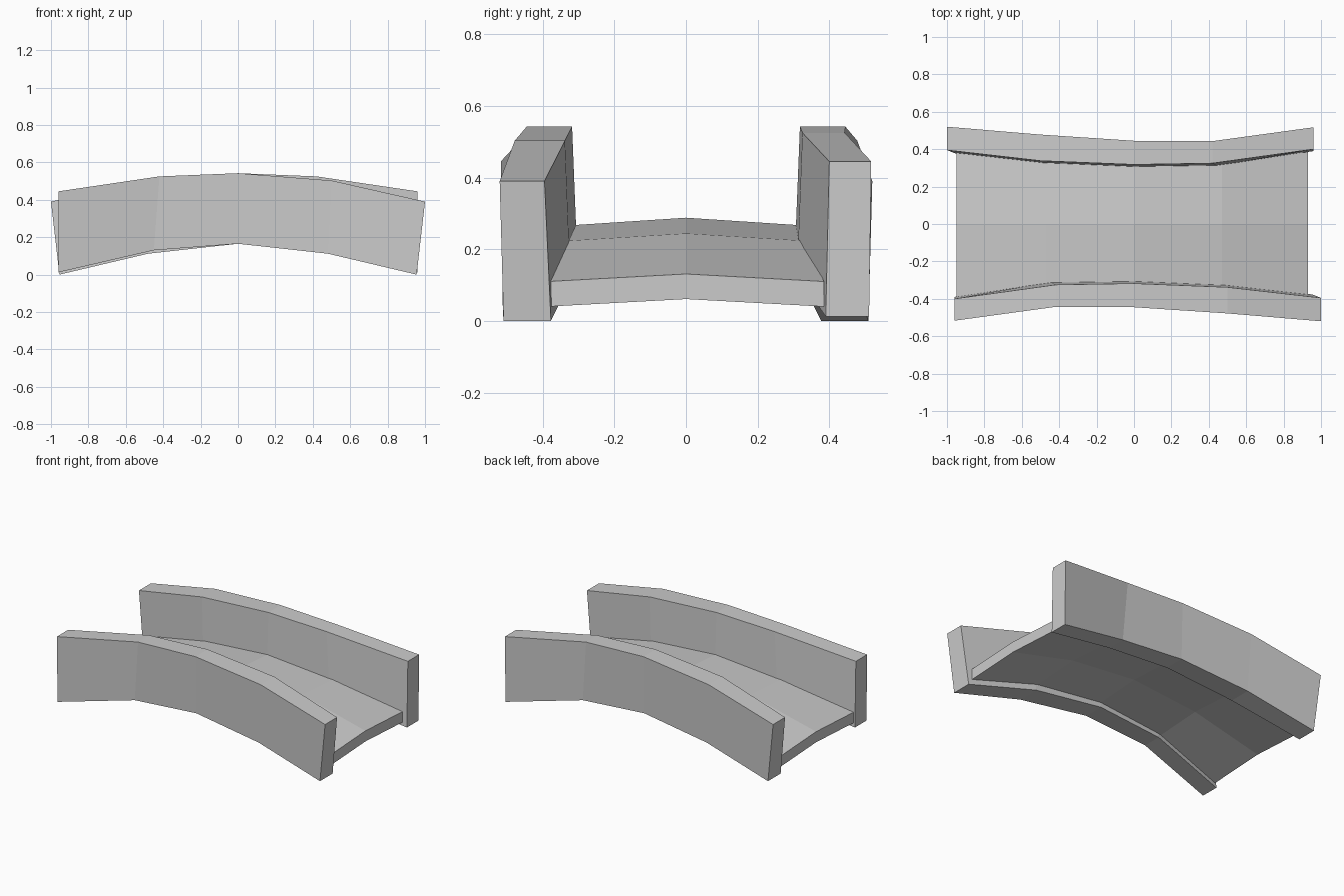
import bpy
import bmesh
from math import pi
from mathutils import Matrix

cube = bpy.data.objects.get("Cube")
if cube:
    bpy.data.objects.remove(cube)

stone = bpy.data.materials.new("grey_stone")
stone.use_nodes = True
colour = (0.6, 0.6, 0.6, 1)
stone.diffuse_color = colour
stone.node_tree.nodes["Principled BSDF"].inputs["Base Color"].default_value = colour


def loft(name, rings):
    """Skin matching cross-sections and cap both ends."""
    bm = bmesh.new()
    loops = [[bm.verts.new(p) for p in ring] for ring in rings]
    n = len(loops[0])
    for a, b in zip(loops, loops[1:]):
        for i in range(n):
            j = (i + 1) % n
            bm.faces.new((a[i], a[j], b[j], b[i]))
    bm.faces.new(loops[0])
    bm.faces.new(loops[-1])
    bmesh.ops.recalc_face_normals(bm, faces=bm.faces)
    mesh = bpy.data.meshes.new(name)
    bm.to_mesh(mesh)
    bm.free()
    mesh.materials.append(stone)
    obj = bpy.data.objects.new(name, mesh)
    bpy.context.collection.objects.link(obj)
    return obj


# Walls: top x, bottom x, top z, bottom z, outer y, inner y, inward lean of the base
wall_stations = [
    (-0.96, -0.96, 0.445, 0.012, -0.517, -0.40, 0.01),
    (-0.42, -0.45, 0.525, 0.13, -0.443, -0.325, 0.015),
    (0, 0, 0.542, 0.165, -0.445, -0.318, 0.015),
    (0.5, 0.48, 0.503, 0.112, -0.478, -0.338, 0.015),
    (1, 0.955, 0.39, 0, -0.52, -0.395, 0.018),
]


def wall_ring(xt, xb, zt, zb, outer, inner, lean):
    return [(xt, outer, zt), (xt, inner, zt),
            (xb, inner + lean, zb), (xb, outer + lean * 0.6, zb)]


front_wall = loft("front_wall", [wall_ring(*s) for s in wall_stations])

# The back wall is the front wall turned half way round
back_wall = front_wall.copy()
back_wall.name = "back_wall"
back_wall.data = front_wall.data.copy()
back_wall.data.transform(Matrix.Rotation(pi, 4, "Z"))
bpy.context.collection.objects.link(back_wall)

# Arched deck with a shallow crown along its middle: x, edge z, half width
deck_stations = [(-0.95, 0.11, 0.39), (-0.47, 0.223, 0.34), (0, 0.267, 0.32),
                 (0.47, 0.223, 0.34), (0.93, 0.11, 0.385)]
crown, thick = 0.021, 0.07


def deck_ring(x, z, w):
    top = [(x, -w, z), (x, 0, z + crown), (x, w, z)]
    return top + [(px, py, pz - thick) for px, py, pz in reversed(top)]


loft("deck", [deck_ring(*s) for s in deck_stations])
